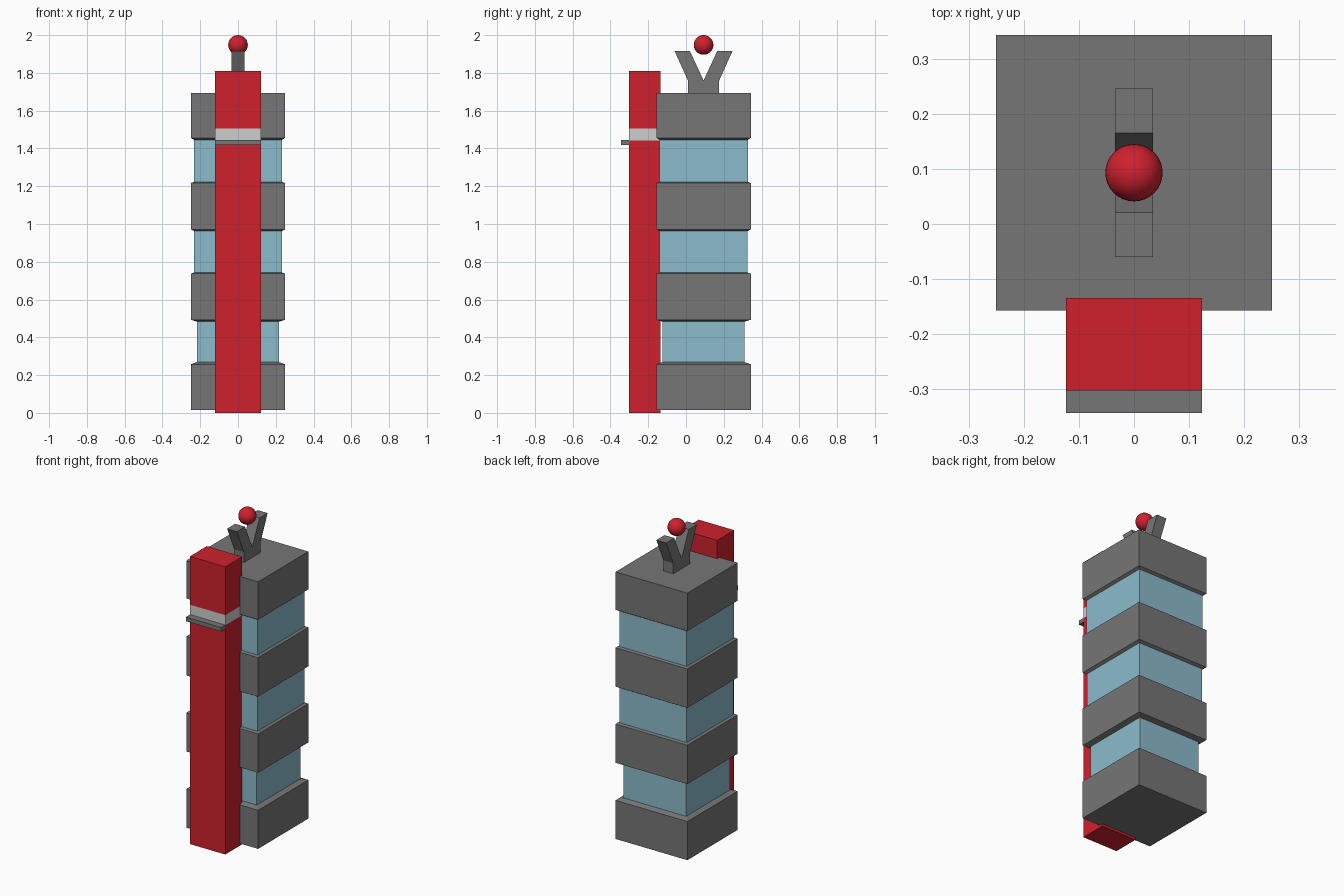
import bpy, bmesh

if "Cube" in bpy.data.objects:
    bpy.data.objects.remove(bpy.data.objects["Cube"])

def material(name, rgb):
    m = bpy.data.materials.new(name)
    m.diffuse_color = (*rgb, 1)
    m.use_nodes = True
    m.node_tree.nodes["Principled BSDF"].inputs["Base Color"].default_value = m.diffuse_color
    return m

GREY = material("concrete grey", (0.18, 0.18, 0.18))
BLUE = material("glass blue", (0.26, 0.50, 0.60))
RED = material("bright red", (0.62, 0.015, 0.027))
WHITE = material("pale stripe", (0.62, 0.62, 0.63))
CY = 0.093  # centre of the tower in y

def finish(name, bm, mats):
    bmesh.ops.recalc_face_normals(bm, faces=bm.faces)
    me = bpy.data.meshes.new(name)
    bm.to_mesh(me)
    bm.free()
    for m in mats:
        me.materials.append(m)
    ob = bpy.data.objects.new(name, me)
    bpy.context.collection.objects.link(ob)
    return ob

def square_loft(name, levels, hx, hy, cy, mats):
    """Stack of rectangles; each level = (z, scale, material of the wall above)."""
    bm = bmesh.new()
    rings = [[bm.verts.new((sx * hx * s, cy + sy * hy * s, z))
              for sx, sy in ((-1, -1), (1, -1), (1, 1), (-1, 1))] for z, s, _ in levels]
    for a, b, lv in zip(rings, rings[1:], levels):
        for i in range(4):
            j = (i + 1) % 4
            bm.faces.new((a[i], a[j], b[j], b[i])).material_index = lv[2]
    bm.faces.new(rings[0][::-1])
    bm.faces.new(rings[-1])
    return finish(name, bm, mats)

# tower: grey storeys with chamfered edges, recessed glass bands between
floors = [(0.014, 0.257), (0.493, 0.737), (0.972, 1.217), (1.456, 1.694)]
glass = [0.218, 0.233, 0.234]
levels = []
for i, (z0, z1) in enumerate(floors):
    if i > 0:
        levels.append((z0 - 0.01, glass[i - 1] / 0.25, 0))
    levels.append((z0, 1, 0))
    levels.append((z1, 1, 0))
    if i < 3:
        levels.append((z1 + (0.012 if i == 0 else 0.006), glass[i] / 0.25, 1))
square_loft("tower", levels, 0.25, 0.25, CY, [GREY, BLUE])

# red front pillar with a pale stripe
square_loft("front_pillar", [(0, 1, 0), (1.442, 1, 1), (1.506, 1, 0), (1.81, 1, 0)],
            0.123, 0.084, -0.218, [RED, WHITE])

# small ledge below the stripe
square_loft("pillar_ledge", [(1.418, 1, 0), (1.444, 1, 0)], 0.123, 0.021, -0.322, [GREY])

# forked roof mast: mirrored Y profile, extruded across x
half = [(0.084, 1.69), (0.084, 1.755), (0.153, 1.915), (0.071, 1.915)]
half = [(0.083, 1.69), (0.083, 1.76), (0.153, 1.915), (0.072, 1.915)]
profile = [(CY - d, z) for d, z in half] + [(CY, 1.76)] + [(CY + d, z) for d, z in half[::-1]]
bm = bmesh.new()
face = bm.faces.new([bm.verts.new((-0.034, y, z)) for y, z in profile])
ext = bmesh.ops.extrude_face_region(bm, geom=[face])
bmesh.ops.translate(bm, vec=(0.068, 0, 0),
                    verts=[v for v in ext["geom"] if isinstance(v, bmesh.types.BMVert)])
finish("roof_fork", bm, [GREY])

# beacon ball
bm = bmesh.new()
bmesh.ops.create_uvsphere(bm, u_segments=32, v_segments=16, radius=0.052)
bmesh.ops.translate(bm, vec=(0, CY, 1.948), verts=bm.verts)
for f in bm.faces:
    f.smooth = True
finish("beacon_ball", bm, [RED])
